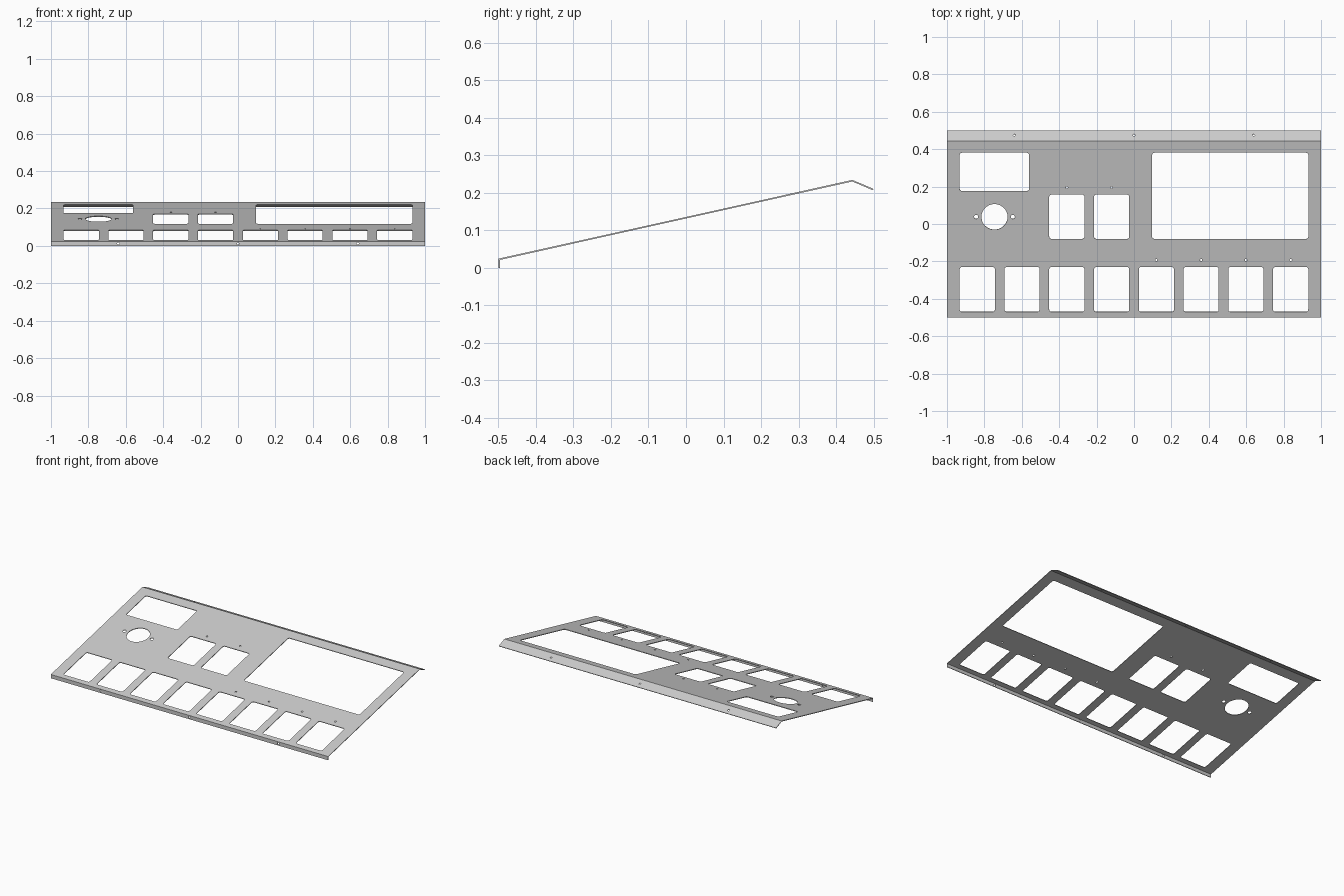
import bpy, bmesh, math
from mathutils import Vector, Matrix

if "Cube" in bpy.data.objects:
    bpy.data.objects.remove(bpy.data.objects["Cube"])

T = 0.004  # sheet thickness
OUTER = [Vector(p) for p in ((-0.5, 0), (-0.5, 0.0245), (0.4435, 0.2345), (0.5, 0.2105))]


def inner_offset(pts, t):
    """Mitred offset of the bent profile, towards the underside."""
    normals = []
    for a, b in zip(pts, pts[1:]):
        d = (b - a).normalized()
        normals.append(Vector((d.y, -d.x)))
    out = [pts[0] + normals[0] * t]
    for p, n, m in zip(pts[1:], normals, normals[1:]):
        out.append(p + (n + m) * (t / (1 + n.dot(m))))
    out.append(pts[-1] + normals[-1] * t)
    return out


def make_object(name, bm):
    bmesh.ops.recalc_face_normals(bm, faces=bm.faces)
    mesh = bpy.data.meshes.new(name)
    bm.to_mesh(mesh)
    bm.free()
    ob = bpy.data.objects.new(name, mesh)
    bpy.context.collection.objects.link(ob)
    return ob


def prism(bm, outline, matrix, depth):
    """Extrude a 2D outline along local z, centred on the matrix origin."""
    face = bm.faces.new([bm.verts.new(matrix @ Vector((x, y, -depth))) for x, y in outline])
    res = bmesh.ops.extrude_face_region(bm, geom=[face])
    shift = matrix.to_3x3() @ Vector((0, 0, 2 * depth))
    bmesh.ops.translate(bm, vec=shift, verts=[v for v in res["geom"] if isinstance(v, bmesh.types.BMVert)])


def rounded(w, h, r=0.012, n=5):
    pts = []
    for k, (sx, sy) in enumerate(((1, 1), (-1, 1), (-1, -1), (1, -1))):
        for i in range(n + 1):
            a = math.pi / 2 * (k + i / n)
            pts.append((sx * (w / 2 - r) + r * math.cos(a), sy * (h / 2 - r) + r * math.sin(a)))
    return pts


def circle(r, n):
    return [(r * math.cos(2 * math.pi * i / n), r * math.sin(2 * math.pi * i / n)) for i in range(n)]


# Bent sheet
bm = bmesh.new()
section = OUTER + inner_offset(OUTER, T)[::-1]
to_side = Matrix(((0, 0, 1, 0), (1, 0, 0, 0), (0, 1, 0, 0), (0, 0, 0, 1)))
prism(bm, section, to_side, 1.0)
panel = make_object("sheet_metal_panel", bm)

# Cutters for all openings
cut = bmesh.new()


def segment_frame(i, x, y=None):
    """Frame lying on profile segment i; y is the position seen from above."""
    a, b = OUTER[i], OUTER[i + 1]
    d = b - a
    f = 0.5 if y is None else (y - a.x) / d.x
    p = a + d * f
    return Matrix.Translation((x, p.x, p.y)) @ Matrix.Rotation(math.atan2(d.y, d.x), 4, 'X')


SLOPE = (OUTER[2] - OUTER[1]).length / (OUTER[2].x - OUTER[1].x)


def window(x0, x1, y0, y1):
    prism(cut, rounded(x1 - x0, (y1 - y0) * SLOPE), segment_frame(1, (x0 + x1) / 2, (y0 + y1) / 2), 0.015)


def hole(x, y, r, seg=1, n=20):
    prism(cut, circle(r, n), segment_frame(seg, x, y), 0.015)


window(-0.932, -0.561, 0.176, 0.381)   # upper left window
window(0.097, 0.932, -0.08, 0.381)     # display window
columns = [-0.838 + 0.2394 * i for i in range(8)]
for i, x in enumerate(columns):        # lower row of openings
    window(x - 0.094, x + 0.094, -0.47, -0.23)
    if i >= 4:
        hole(x, -0.193, 0.006)
for x in columns[2:4]:                 # middle pair
    window(x - 0.094, x + 0.094, -0.08, 0.157)
    hole(x, 0.195, 0.006)
hole(-0.746, 0.038, 0.07, n=48)        # round connector
for s in (-1, 1):
    hole(-0.746 + s * 0.098, 0.038, 0.011)
for x in (-0.64, 0, 0.64):             # lip fixing holes
    hole(x, 0.475, 0.006, seg=2)
    hole(x, None, 0.006, seg=0)

cutter = make_object("opening_cutters", cut)
cutter.hide_render = True
mod = panel.modifiers.new("openings", 'BOOLEAN')
mod.operation = 'DIFFERENCE'
mod.solver = 'EXACT'
mod.object = cutter
bpy.context.view_layer.objects.active = panel
panel.select_set(True)
bpy.ops.object.modifier_apply(modifier=mod.name)
bpy.data.objects.remove(cutter)
bpy.ops.object.shade_smooth_by_angle(angle=math.radians(20))
